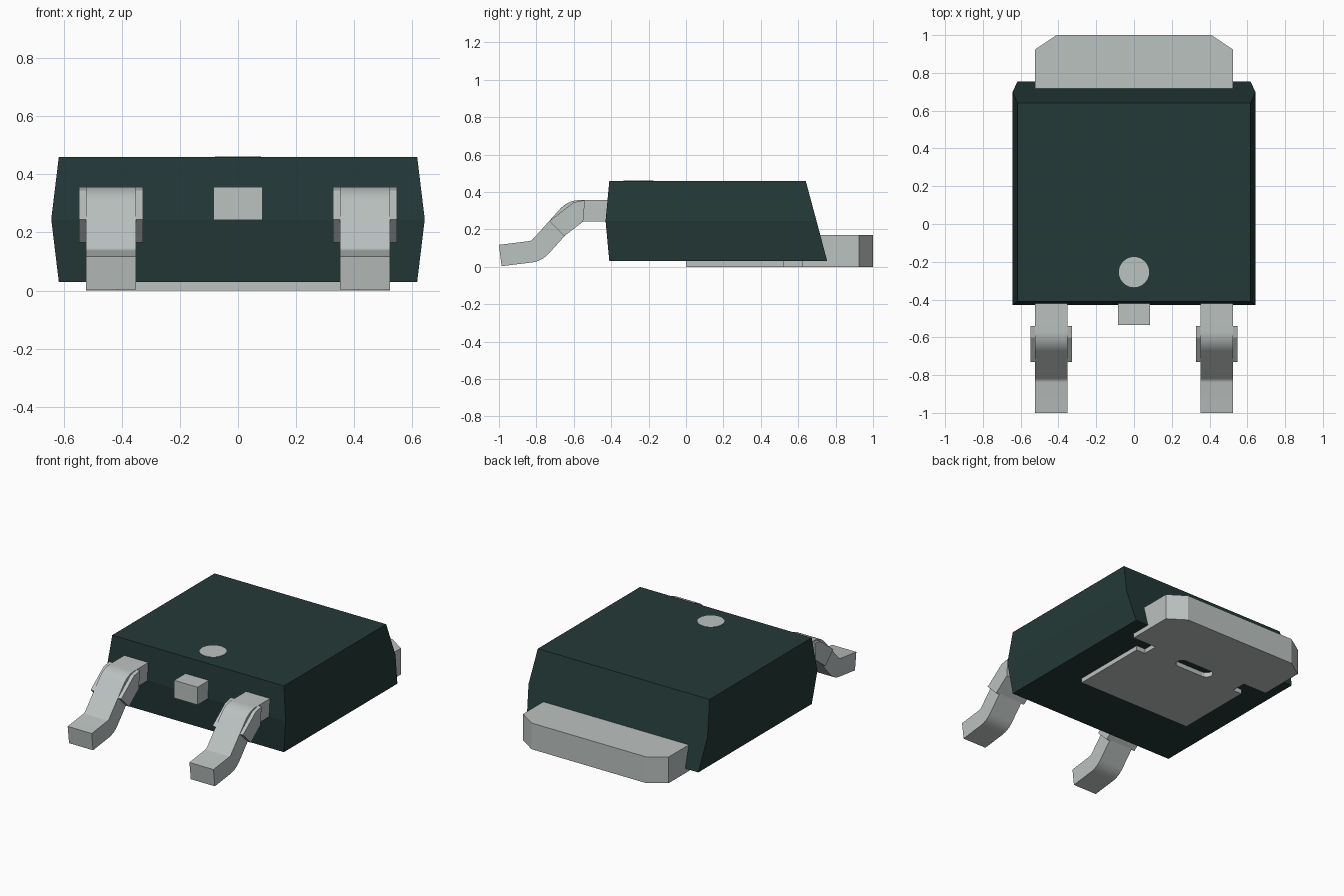
import bpy, bmesh, math
from mathutils import Vector

cube = bpy.data.objects.get("Cube")
if cube:
    bpy.data.objects.remove(cube, do_unlink=True)


def material(name, rgb):
    m = bpy.data.materials.new(name)
    m.use_nodes = True
    m.diffuse_color = (*rgb, 1)
    bsdf = m.node_tree.nodes["Principled BSDF"]
    bsdf.inputs["Base Color"].default_value = (*rgb, 1)
    bsdf.inputs["Roughness"].default_value = 0.6
    return m


RESIN = material("dark green resin", (0.017, 0.041, 0.038))
METAL = material("tinned metal", (0.50, 0.54, 0.53))


def add_object(name, mesh, mat):
    mesh.materials.clear()
    mesh.materials.append(mat)
    ob = bpy.data.objects.new(name, mesh)
    bpy.context.collection.objects.link(ob)
    return ob


def loft(name, rings, mat, smooth=False):
    """Skin a list of equal-length closed rings and cap both ends."""
    bm = bmesh.new()
    loops = [[bm.verts.new(p) for p in ring] for ring in rings]
    n = len(loops[0])
    for a, b in zip(loops, loops[1:]):
        for i in range(n):
            j = (i + 1) % n
            bm.faces.new((a[i], a[j], b[j], b[i]))
    bm.faces.new(loops[0][::-1])
    bm.faces.new(loops[-1])
    bmesh.ops.recalc_face_normals(bm, faces=bm.faces)
    mesh = bpy.data.meshes.new(name)
    bm.to_mesh(mesh)
    bm.free()
    if smooth:
        mesh.shade_smooth()
        mesh.set_sharp_from_angle(angle=math.radians(30))
    return add_object(name, mesh, mat)


def rect(x, y0, y1, z):
    return [(-x, y0, z), (x, y0, z), (x, y1, z), (-x, y1, z)]


def fillet(prev, corner, nxt, radius, steps=8):
    """Arc points that round a path corner."""
    u, v = (prev - corner).normalized(), (nxt - corner).normalized()
    half = u.angle(v) / 2
    centre = corner + (u + v).normalized() * radius / math.sin(half)
    a = corner + u * radius / math.tan(half) - centre
    b = corner + v * radius / math.tan(half) - centre
    sweep = a.angle_signed(b)
    start = math.atan2(a.y, a.x)
    return [centre + radius * Vector((math.cos(start - sweep * i / steps),
                                      math.sin(start - sweep * i / steps)))
            for i in range(steps + 1)]


# Moulded body: widest at the parting line, sloped back
loft("body", [rect(0.617, -0.41, 0.755, 0.03),
              rect(0.643, -0.43, 0.698, 0.245),
              rect(0.617, -0.41, 0.64, 0.46)], RESIN)

# Pin-one marker on the top face
ring = [(0.08 * math.cos(t * math.tau / 40), -0.255 + 0.08 * math.sin(t * math.tau / 40))
        for t in range(40)]
loft("marker_dot", [[(x, y, z) for x, y in ring] for z in (0.458, 0.462)], METAL)

# Heat tab: notched outline with a rounded slot, filled and extruded
half = [(0.415, 0), (0.415, 0.52), (0.35, 0.52), (0.35, 0.62),
        (0.523, 0.62), (0.523, 0.925), (0.41, 1.0)]
outline = half + [(-x, y) for x, y in reversed(half)]
slot = []
for side in (1, -1):
    for i in range(9):
        t = math.radians(-90 + 180 * i / 8)
        slot.append((side * (0.095 + 0.04 * math.cos(t)), 0.57 + side * 0.04 * math.sin(t)))
curve = bpy.data.curves.new("heat_tab_outline", 'CURVE')
curve.dimensions = '2D'
curve.fill_mode = 'BOTH'
curve.extrude = 0.085
for pts in (outline, slot):
    spline = curve.splines.new('POLY')
    spline.points.add(len(pts) - 1)
    for p, (x, y) in zip(spline.points, pts):
        p.co = (x, y, 0, 1)
    spline.use_cyclic_u = True
temp = bpy.data.objects.new("heat_tab_outline", curve)
bpy.context.collection.objects.link(temp)
bpy.context.view_layer.update()
graph = bpy.context.evaluated_depsgraph_get()
tab_mesh = bpy.data.meshes.new_from_object(temp.evaluated_get(graph))
bpy.data.objects.remove(temp, do_unlink=True)
bm = bmesh.new()
bm.from_mesh(tab_mesh)
bmesh.ops.remove_doubles(bm, verts=bm.verts, dist=1e-5)
bmesh.ops.translate(bm, verts=bm.verts, vec=(0, 0, 0.085))
bmesh.ops.recalc_face_normals(bm, faces=bm.faces)
for f in bm.faces:
    f.smooth = False
bm.to_mesh(tab_mesh)
bm.free()
add_object("heat_tab", tab_mesh, METAL)

# Bent lead centreline in (y, z), from inside the body to the foot
A, B, C, D = (Vector(p) for p in
              ((-0.38, 0.2995), (-0.605, 0.2995), (-0.7985, 0.0846), (-0.993, 0.0605)))
path = [A] + fillet(A, B, C, 0.085) + fillet(B, C, D, 0.09) + [D]
lead = []
for i, p in enumerate(path):
    d = (path[min(i + 1, len(path) - 1)] - path[max(i - 1, 0)]).normalized()
    n = Vector((d.y, -d.x)) * 0.0575
    lead.append((p + n, p - n))

# Trim stub: wider block across the upper bend
stub = [(-0.73, 0.245), (-0.65, 0.165), (-0.55, 0.242), (-0.54, 0.357), (-0.60, 0.345)]

for side, label in ((1, "left"), (-1, "right")):
    cx = side * 0.4375
    rings = [[(cx - 0.0865, *a), (cx + 0.0865, *a), (cx + 0.0865, *b), (cx - 0.0865, *b)]
             for a, b in lead]
    loft(label + "_lead", rings, METAL, smooth=True)
    loft(label + "_lead_stub", [[(cx + w, y, z) for y, z in stub] for w in (-0.11, 0.11)], METAL)

# Cropped centre pin
loft("centre_pin", [rect(0.084, -0.535, -0.38, z) for z in (0.242, 0.357)], METAL)
